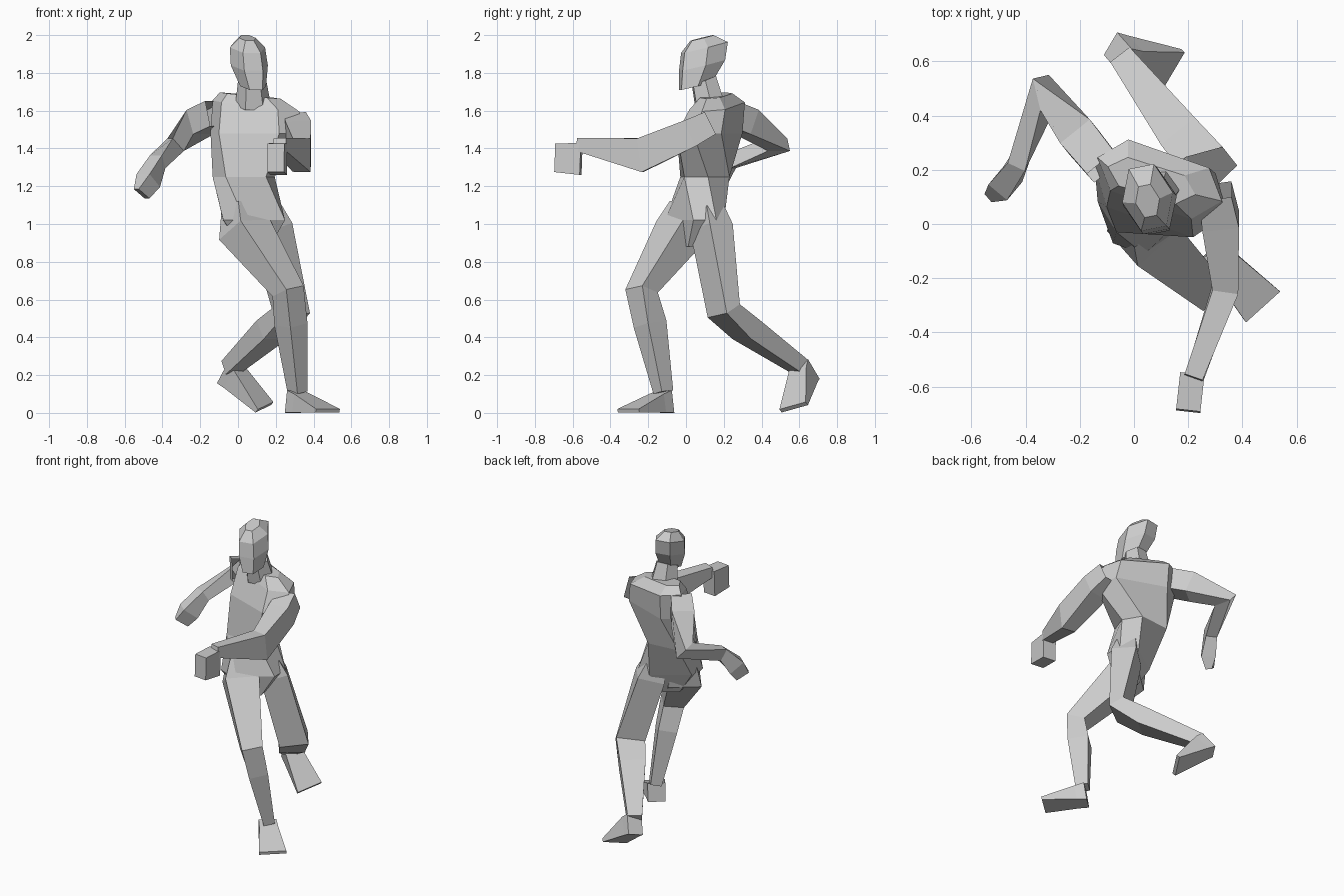
import bpy
import bmesh
from mathutils import Vector

old = bpy.data.objects.get("Cube")
if old:
    bpy.data.objects.remove(old, do_unlink=True)

clay = bpy.data.materials.new("clay_grey")
clay.use_nodes = True
colour = (0.6, 0.6, 0.6, 1)
clay.diffuse_color = colour
clay.node_tree.nodes["Principled BSDF"].inputs["Base Color"].default_value = colour

BOX = [(-1, -1), (1, -1), (1, 1), (-1, 1)]


def hexagon(flat):
    """Six-sided section whose front and back flats reach this far sideways."""
    return [(-1, 0), (-flat, -1), (flat, -1), (1, 0), (flat, 1), (-flat, 1)]


def loft(name, rings, side, section=BOX, axis=None, rooted=False):
    """Skin rings of (centre, half width, half depth, optional side direction).

    A rooted part starts inside its neighbour, so its first end stays open.
    """
    centres = [Vector(ring[0]) for ring in rings]
    bm = bmesh.new()
    loops = []
    for i, (centre, ring) in enumerate(zip(centres, rings)):
        u = Vector(ring[3] if len(ring) > 3 else side).normalized()
        if axis:
            v = Vector(axis).cross(u).normalized()
        else:
            # Mitre each joint between the neighbouring segments
            before = (centre - centres[i - 1]).normalized() if i else Vector()
            after = (centres[i + 1] - centre).normalized() if i + 1 < len(rings) else Vector()
            along = (before + after).normalized()
            v = along.cross(u).normalized()
            u = v.cross(along)
        loops.append([bm.verts.new(centre + u * ring[1] * a + v * ring[2] * b)
                      for a, b in section])
    count = len(section)
    for low, high in zip(loops, loops[1:]):
        for k in range(count):
            n = (k + 1) % count
            bm.faces.new((low[k], low[n], high[n], high[k]))
    if not rooted:
        bm.faces.new(loops[0][::-1])
    bm.faces.new(loops[-1])
    bmesh.ops.recalc_face_normals(bm, faces=bm.faces)
    mesh = bpy.data.meshes.new(name)
    bm.to_mesh(mesh)
    bm.free()
    mesh.materials.append(clay)
    obj = bpy.data.objects.new(name, mesh)
    bpy.context.collection.objects.link(obj)
    return obj


# Head and neck, turned slightly to the left
loft("head", [
    ((.08, .05, 1.73), .07, .085),
    ((.06, .085, 1.84), .1, .118),
    ((.05, .098, 1.935), .095, .12),
    ((.05, .085, 1.985), .045, .06),
], side=(1, .2, 0), section=hexagon(.5), axis=(0, -.25, 1))
loft("neck", [
    ((.08, .125, 1.63), .095, .075),
    ((.075, .095, 1.76), .075, .065),
], side=(1, .1, 0), section=hexagon(.5), axis=(0, -.4, 1), rooted=True)

# Torso twists from the hips up to the shoulders
loft("torso", [
    ((.09, .03, .88), .08, .06, (.8, .57, 0)),
    ((.085, .045, 1.02), .2, .1, (.8, .57, 0)),
    ((.03, .1, 1.25), .165, .12, (1, .1, 0)),
    ((.1, .125, 1.48), .26, .125, (.94, -.33, 0)),
    ((.095, .165, 1.625), .245, .1, (.94, -.33, -.12)),
    ((.065, .16, 1.68), .17, .055, (.94, -.3, -.1)),
], side=(1, 0, 0), section=hexagon(.65), axis=(0, 0, 1))

# Left arm reaches forward
loft("left_arm", [
    ((.3, .12, 1.53), .06, .065),
    ((.32, .01, 1.475), .068, .075),
    ((.337, -.24, 1.365), .048, .09),
    ((.22, -.57, 1.42), .035, .035),
], side=(1, 0, 0), rooted=True)
loft("left_hand", [
    ((.215, -.555, 1.345), .045, .085),
    ((.2, -.69, 1.35), .045, .075),
], side=(1, -.1, 0))

# Right arm swings back with the elbow bent
loft("right_arm", [
    ((-.11, .21, 1.585), .07, .065),
    ((-.2, .32, 1.54), .07, .07),
    ((-.33, .485, 1.42), .045, .06),
    ((-.425, .23, 1.33), .04, .035),
    ((-.475, .15, 1.23), .055, .045),
    ((-.51, .12, 1.16), .045, .02),
], side=(0, 0, 1), rooted=True)

# Right leg steps forward and crosses over
loft("right_leg", [
    ((.01, .01, 1.1), .07, .07),
    ((.035, -.02, .97), .105, .1),
    ((.265, -.235, .645), .065, .058),
    ((.28, -.19, .47), .06, .065),
    ((.315, -.12, .11), .035, .04),
], side=(.75, .66, 0), rooted=True)
loft("right_foot", [
    ((.295, -.105, .06), .055, .06),
    ((.335, -.15, .051), .058, .05),
    ((.475, -.305, .011), .085, .01),
], side=(.74, .66, 0))

# Left leg trails behind with the knee bent
loft("left_leg", [
    ((.15, .12, 1.08), .06, .06),
    ((.175, .135, .98), .085, .078),
    ((.28, .2, .54), .09, .05),
    ((.18, .32, .44), .08, .058),
    ((-.04, .61, .24), .045, .04),
], side=(.78, .62, 0), rooted=True)
loft("left_foot", [
    ((-.06, .635, .22), .05, .065),
    ((-.02, .62, .19), .055, .06),
    ((.14, .57, .03), .083, .012),
], side=(.5, .86, .25))
